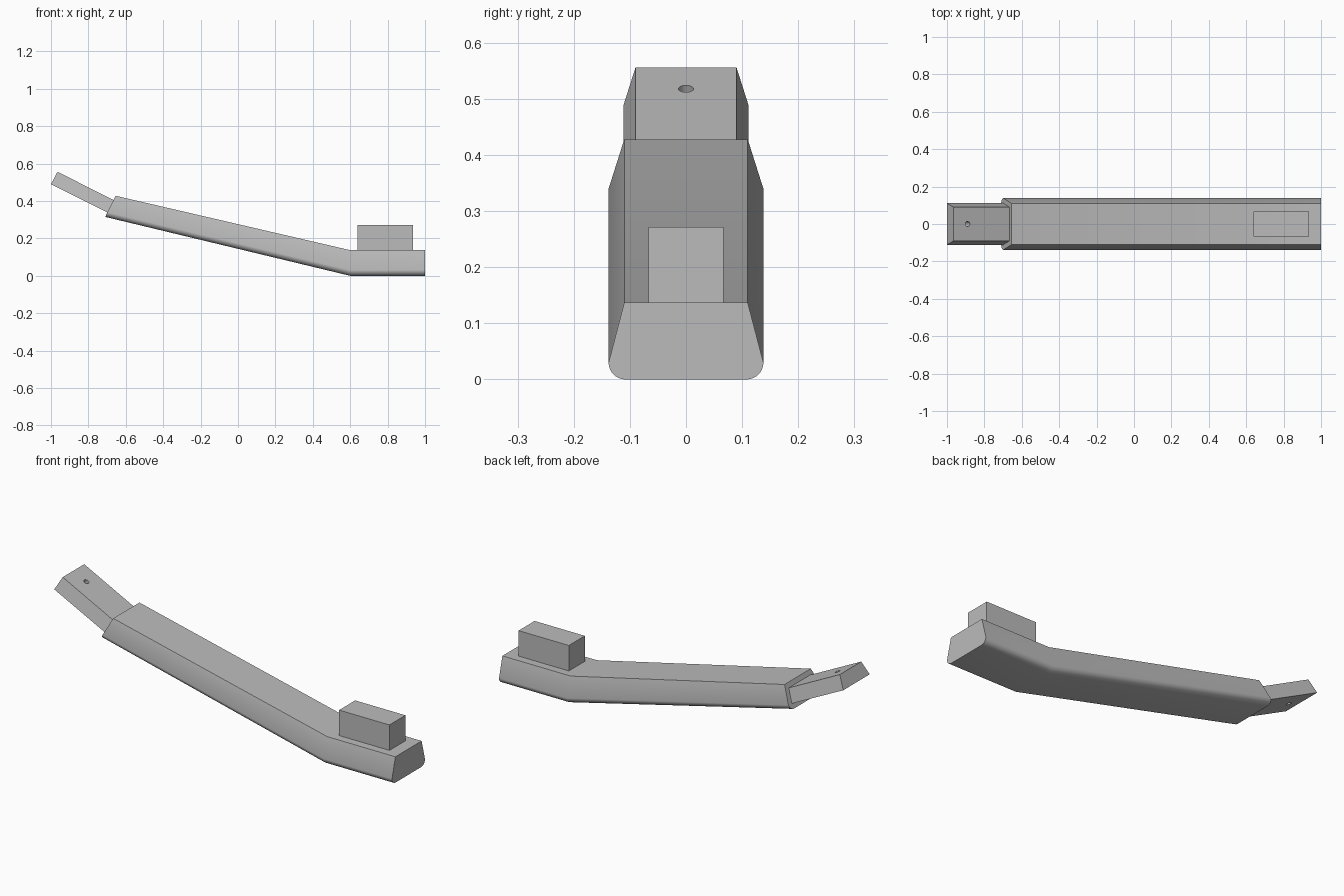
import bpy, bmesh, math
from mathutils import Vector

if "Cube" in bpy.data.objects:
    bpy.data.objects.remove(bpy.data.objects["Cube"])

grey = bpy.data.materials.new("plain grey")
grey.use_nodes = True
grey.diffuse_color = (0.5, 0.5, 0.5, 1)
grey.node_tree.nodes["Principled BSDF"].inputs["Base Color"].default_value = (0.5, 0.5, 0.5, 1)


def finish(name, bm):
    """Turn a bmesh into a smooth object with sharp corners."""
    bmesh.ops.recalc_face_normals(bm, faces=bm.faces)
    mesh = bpy.data.meshes.new(name)
    bm.to_mesh(mesh)
    bm.free()
    mesh.materials.append(grey)
    mesh.shade_smooth()
    mesh.set_sharp_from_angle(angle=math.radians(30))
    obj = bpy.data.objects.new(name, mesh)
    bpy.context.collection.objects.link(obj)
    return obj


def loft(name, section, stations):
    """Sweep a section of (y, height fraction) through (bottom, top) xz pairs."""
    bm = bmesh.new()
    rings = []
    for bottom, top in stations:
        b, t = Vector(bottom), Vector(top)
        ring = []
        for y, v in section:
            p = b.lerp(t, v)
            ring.append(bm.verts.new((p.x, y, p.y)))
        rings.append(ring)
    n = len(section)
    for r0, r1 in zip(rings, rings[1:]):
        for i in range(n):
            j = (i + 1) % n
            bm.faces.new((r0[i], r0[j], r1[j], r1[i]))
    bm.faces.new(rings[0])
    bm.faces.new(rings[-1])
    return finish(name, bm)


def mirrored(half):
    return half + [(-y, v) for y, v in reversed(half)]


# Bent arm: tapered sides, rounded lower corners
height, radius, steps = 0.137, 0.03, 8
half = []
for i in range(steps + 1):
    a = math.pi / 2 * i / steps
    half.append((0.108 + radius * math.sin(a), radius * (1 - math.cos(a)) / height))
half.append((0.11, 1))
loft("bent_arm", mirrored(half), [
    ((1, 0), (1, height)),
    ((0.6, 0), (0.6, height)),
    ((-0.71, 0.315), (-0.655, 0.428)),
])

# Mounting block on the flat end
block = [(0.067, 0), (0.067, 1)]
loft("mounting_block", mirrored(block), [
    ((0.935, 0.13), (0.935, 0.272)),
    ((0.64, 0.13), (0.64, 0.272)),
])

# Tongue on the raised end
tongue = loft("tongue", mirrored([(0.111, 0), (0.09, 1)]), [
    ((-0.66, 0.32), (-0.625, 0.385)),
    ((-1, 0.49), (-0.965, 0.556)),
])

# Pin hole drilled square through the tongue
bm = bmesh.new()
bmesh.ops.create_cone(bm, cap_ends=True, segments=24, radius1=0.0135, radius2=0.0135, depth=0.3)
cutter = finish("pin_hole_cutter", bm)
cutter.hide_render = True
cutter.location = (-0.89, 0, 0.517)
cutter.rotation_euler = (0, math.atan2(0.035, 0.066), 0)
drill = tongue.modifiers.new("pin_hole", 'BOOLEAN')
drill.operation = 'DIFFERENCE'
drill.solver = 'EXACT'
drill.object = cutter
bpy.context.view_layer.update()
drilled = bpy.data.meshes.new_from_object(
    tongue.evaluated_get(bpy.context.evaluated_depsgraph_get()))
tongue.modifiers.clear()
tongue.data = drilled
drilled.shade_smooth()
drilled.set_sharp_from_angle(angle=math.radians(30))
bpy.data.objects.remove(cutter)
